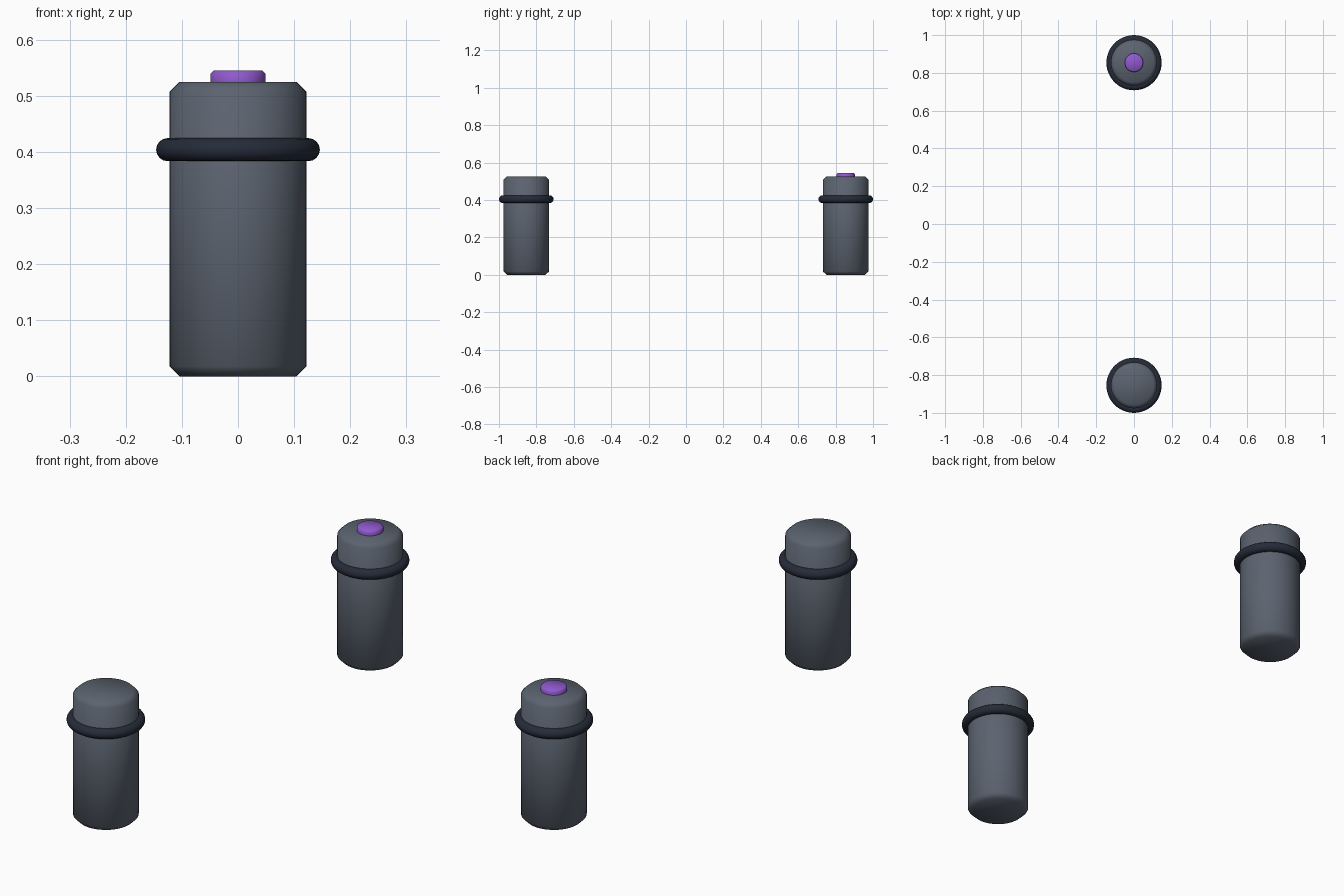
import bpy, bmesh, math

if "Cube" in bpy.data.objects:
    bpy.data.objects.remove(bpy.data.objects["Cube"])

def material(name, color):
    m = bpy.data.materials.new(name)
    m.diffuse_color = color
    m.use_nodes = True
    m.node_tree.nodes["Principled BSDF"].inputs["Base Color"].default_value = m.diffuse_color
    return m

SLATE = material("slate", (0.105, 0.125, 0.16, 1))
RUBBER = material("dark_rubber", (0.018, 0.024, 0.04, 1))
PURPLE = material("purple", (0.28, 0.10, 0.62, 1))

def smooth(obj, mat):
    obj.data.materials.append(mat)
    bpy.ops.object.select_all(action='DESELECT')
    obj.select_set(True)
    bpy.context.view_layer.objects.active = obj
    bpy.ops.object.shade_smooth_by_angle(angle=math.radians(50))

def chamfered_cylinder(name, y, radius, z0, z1, chamfer, mat):
    bpy.ops.mesh.primitive_cylinder_add(vertices=48, radius=radius, depth=z1 - z0,
                                        location=(0, y, (z0 + z1) / 2))
    obj = bpy.context.object
    obj.name = name
    bm = bmesh.new()
    bm.from_mesh(obj.data)
    rims = [e for e in bm.edges if abs(e.verts[0].co.z - e.verts[1].co.z) < 1e-5]
    bmesh.ops.bevel(bm, geom=rims, offset=chamfer, segments=1, affect='EDGES')
    bm.to_mesh(obj.data)
    bm.free()
    smooth(obj, mat)

# Two matching posts, each with a rubber ring
for side, y in (("front", -0.854), ("back", 0.854)):
    chamfered_cylinder(side + "_post", y, 0.122, 0.0, 0.525, 0.018, SLATE)
    bpy.ops.mesh.primitive_torus_add(location=(0, y, 0.404), major_radius=0.1255,
                                     minor_radius=0.0205, major_segments=48,
                                     minor_segments=16)
    ring = bpy.context.object
    ring.name = side + "_ring"
    smooth(ring, RUBBER)

# Button on top of the back post
chamfered_cylinder("top_button", 0.854, 0.049, 0.505, 0.545, 0.006, PURPLE)
